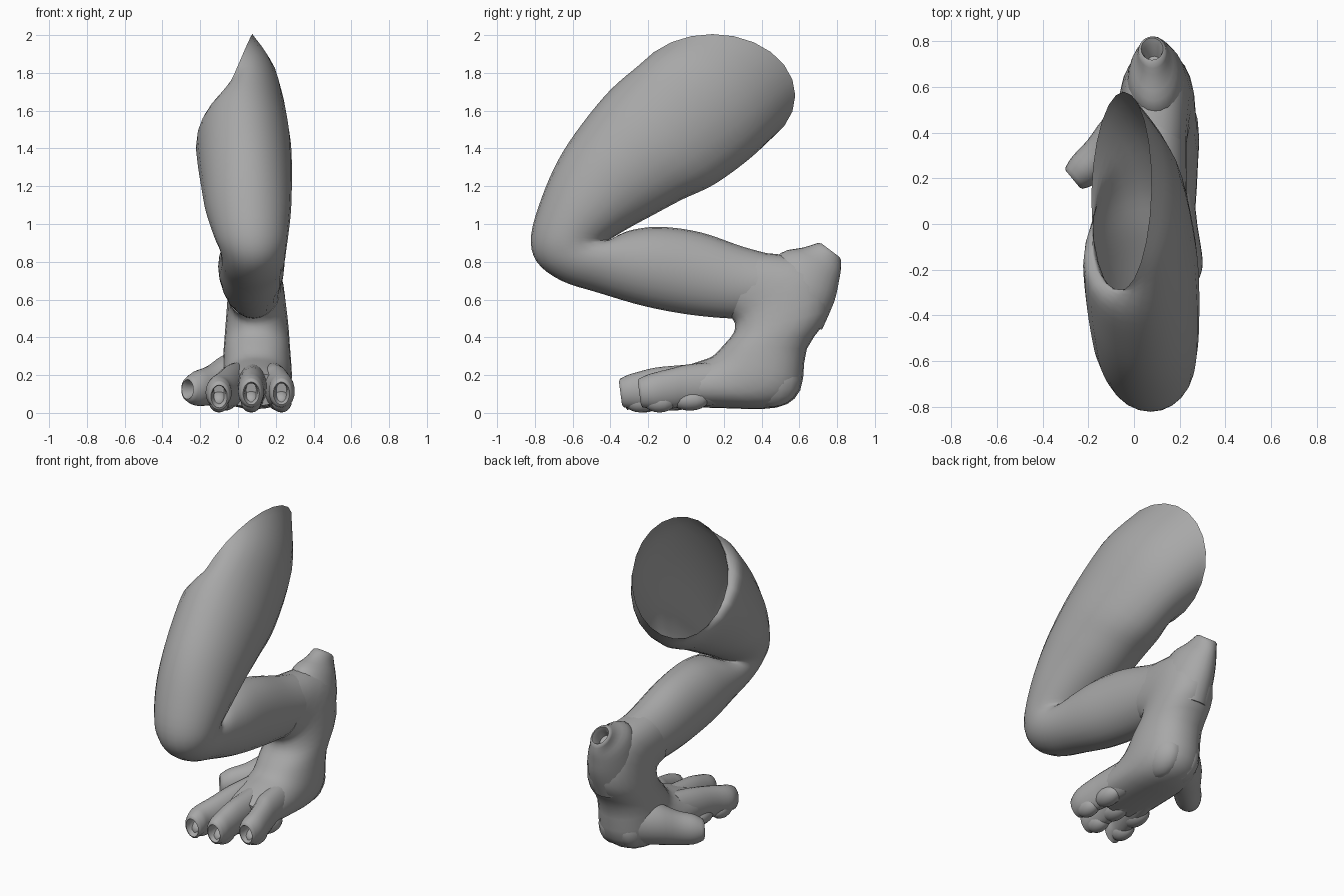
import bpy, bmesh, math
from mathutils import Vector

if "Cube" in bpy.data.objects:
    bpy.data.objects.remove(bpy.data.objects["Cube"])

SEG = 24
skin = bpy.data.materials.new("dark_grey")
skin.diffuse_color = (0.39, 0.39, 0.39, 1)
skin.use_nodes = True
skin.node_tree.nodes["Principled BSDF"].inputs["Base Color"].default_value = skin.diffuse_color


def ring(cx, ay, az, by, bz, hw, vy=0, vz=0, ux=0):
    """Ellipse through A (front/top) and B (back/bottom), half width hw along x."""
    c = Vector((cx, (ay + by) / 2, (az + bz) / 2))
    u = Vector((ux, (ay - by) / 2, (az - bz) / 2))
    return c, u, Vector((hw, vy, vz))


def spline(p, i, t):
    a, b, c, d = p[max(i - 1, 0)], p[i], p[i + 1], p[min(i + 2, len(p) - 1)]
    return 0.5 * (2 * b + (c - a) * t + (2 * a - 5 * b + 4 * c - d) * t * t
                  + (3 * b - a - 3 * c + d) * t ** 3)


def finish(name, bm):
    bmesh.ops.recalc_face_normals(bm, faces=bm.faces)
    me = bpy.data.meshes.new(name)
    bm.to_mesh(me)
    bm.free()
    me.materials.append(skin)
    ob = bpy.data.objects.new(name, me)
    bpy.context.collection.objects.link(ob)
    bpy.ops.object.select_all(action='DESELECT')
    ob.select_set(True)
    bpy.context.view_layer.objects.active = ob
    bpy.ops.object.shade_smooth_by_angle(angle=math.radians(50))
    return ob


def loft(name, rings, sub=3, power=1.0, socket=0.0, cap_start=False, cap_end=False):
    """Smooth tube through rings; socket sinks a hollow into the last ring."""
    tracks = list(zip(*rings))
    path = [tuple(spline(tr, i, k / sub) for tr in tracks)
            for i in range(len(rings) - 1) for k in range(sub)]
    path.append(rings[-1])
    if socket:
        c, u, v = rings[-1]
        inward = (path[-2][0] - c).normalized() * socket
        path += [(c - inward * 0.1, u * 0.8, v * 0.8),
                 (c + inward * 0.2, u * 0.64, v * 0.64),
                 (c + inward, u * 0.5, v * 0.5)]
    bm = bmesh.new()
    rows = []
    for c, u, v in path:
        row = []
        for s in range(SEG):
            a = 2 * math.pi * s / SEG
            ca, sa = math.cos(a), math.sin(a)
            ca = math.copysign(abs(ca) ** power, ca)
            sa = math.copysign(abs(sa) ** power, sa)
            row.append(bm.verts.new(c + u * ca + v * sa))
        rows.append(row)
    for r0, r1 in zip(rows, rows[1:]):
        for s in range(SEG):
            n = (s + 1) % SEG
            bm.faces.new((r0[s], r0[n], r1[n], r1[s]))
    if cap_start:
        bm.faces.new(rows[0])
    if cap_end or socket:
        bm.faces.new(rows[-1])
    return finish(name, bm)


def pad(name, loc, size):
    bm = bmesh.new()
    bmesh.ops.create_uvsphere(bm, u_segments=16, v_segments=10, radius=1)
    bmesh.ops.scale(bm, vec=size, verts=bm.verts)
    bmesh.ops.translate(bm, vec=loc, verts=bm.verts)
    return finish(name, bm)


# Thigh (open slanted hip rim), bent knee and shin in one sweep
loft("thigh_and_shin", [
    ring(-0.055, -0.17, 1.91, 0.45, 1.45, 0.10, 0.31, 0.23, 0.085),
    ring(0.01, -0.25, 1.84, 0.33, 1.34, 0.19, 0.17, 0.13, 0.04),
    ring(0.025, -0.40, 1.71, 0.15, 1.21, 0.245, 0.03, 0.03),
    ring(0.035, -0.55, 1.53, -0.02, 1.13, 0.25),
    ring(0.045, -0.67, 1.35, -0.17, 1.05, 0.24),
    ring(0.055, -0.76, 1.15, -0.30, 0.98, 0.225),
    ring(0.07, -0.82, 0.94, -0.40, 0.92, 0.195),
    ring(0.08, -0.79, 0.80, -0.39, 0.92, 0.175),
    ring(0.08, -0.66, 0.70, -0.36, 0.94, 0.17),
    ring(0.075, -0.46, 0.635, -0.28, 0.97, 0.17),
    ring(0.07, -0.22, 0.565, -0.13, 0.985, 0.175),
    ring(0.07, 0.02, 0.52, 0.08, 0.955, 0.165),
    ring(0.08, 0.24, 0.50, 0.30, 0.88, 0.15),
    ring(0.09, 0.32, 0.51, 0.45, 0.84, 0.14),
], sub=4)

# Ankle, heel and sole
loft("foot", [
    ring(0.08, 0.24, 0.505, 0.38, 0.85, 0.145),
    ring(0.095, 0.26, 0.47, 0.70, 0.79, 0.15),
    ring(0.10, 0.25, 0.42, 0.76, 0.54, 0.165),
    ring(0.10, 0.20, 0.36, 0.64, 0.34, 0.175),
    ring(0.10, 0.14, 0.30, 0.605, 0.12, 0.185),
    ring(0.09, 0.06, 0.27, 0.48, 0.028, 0.19),
    ring(0.08, -0.02, 0.24, 0.20, 0.025, 0.19),
    ring(0.07, -0.08, 0.21, -0.05, 0.035, 0.18),
], power=0.88, cap_start=True, cap_end=True)

# Hollow-ended spur at the top of the heel
loft("heel_spur", [
    ring(0.10, 0.36, 0.55, 0.72, 0.44, 0.145),
    ring(0.10, 0.42, 0.72, 0.785, 0.59, 0.135),
    ring(0.09, 0.50, 0.845, 0.81, 0.70, 0.11),
    ring(0.085, 0.62, 0.875, 0.82, 0.76, 0.075),
    ring(0.08, 0.70, 0.90, 0.82, 0.81, 0.06),
], socket=0.08, cap_start=True)

# Three front toes with hollow claw sockets and long pads below
for name, base, tip, t, low in (("inner", 0.0, -0.10, -0.33, 0.015),
                                ("middle", 0.08, 0.07, -0.35, 0.0),
                                ("outer", 0.18, 0.23, -0.25, 0.0)):
    mid = (base + 2 * tip) / 3
    loft(name + "_toe", [
        ring(base, 0.14, 0.27, 0.16, 0.04, 0.08),
        ring((base + mid) / 2, 0.0, 0.255, 0.0, 0.03, 0.08),
        ring(mid, t + 0.19, 0.24 - low, t + 0.19, 0.025, 0.073),
        ring(tip, t + 0.09, 0.215 - low, t + 0.10, 0.02, 0.07),
        ring(tip, t + 0.04, 0.20 - low, t + 0.05, 0.025, 0.066),
        ring(tip, t, 0.18 - low, t + 0.02, 0.03 - low, 0.054),
    ], socket=0.07, cap_start=True)
    pad(name + "_toe_pad", (tip, t + 0.11, 0.06), (0.055, 0.085, 0.058))
    pad(name + "_ball_pad", (mid, t + 0.27, 0.07), (0.06, 0.10, 0.058))

# Short side toe, pointing inward and forward
loft("side_toe", [(Vector(c), Vector((0, 0, h)), Vector((w * 0.64, -w * 0.77, 0)))
                  for c, h, w in (((0.06, 0.46, 0.20), 0.15, 0.13),
                                  ((-0.06, 0.38, 0.18), 0.13, 0.11),
                                  ((-0.15, 0.30, 0.145), 0.105, 0.085),
                                  ((-0.22, 0.235, 0.13), 0.092, 0.078),
                                  ((-0.262, 0.20, 0.125), 0.065, 0.06))],
     socket=0.07, cap_start=True)

# Rounded heel lobes
for name, x in (("inner_heel_lobe", 0.04), ("outer_heel_lobe", 0.165)):
    pad(name, (x, 0.45, 0.17), (0.10, 0.155, 0.14))
